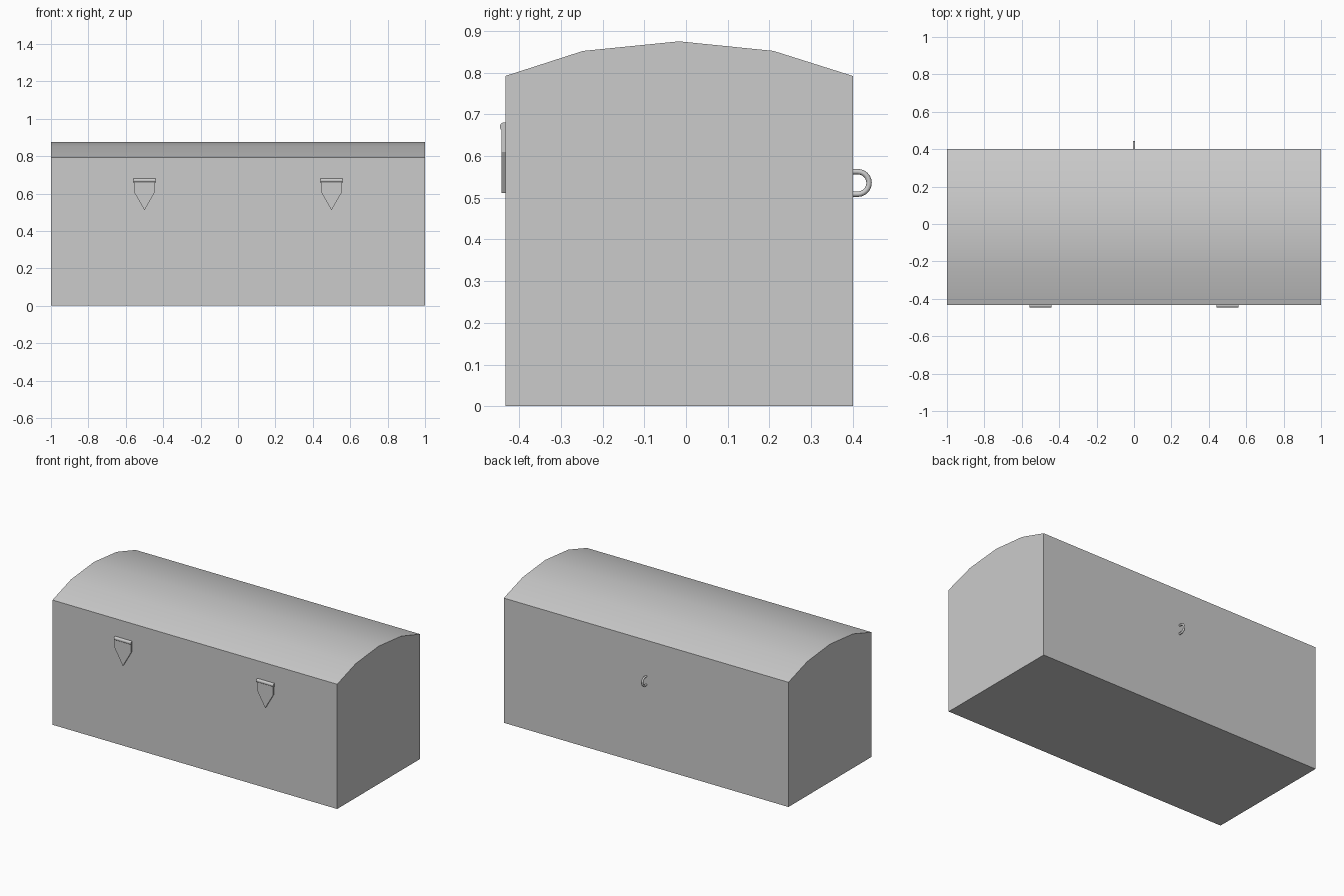
import bpy
import bmesh
import math
from mathutils import Matrix

if "Cube" in bpy.data.objects:
    bpy.data.objects.remove(bpy.data.objects["Cube"])

FRONT, BACK, SEAM = -0.433, 0.40, 0.66


def add_object(name, bm, smooth=False):
    bmesh.ops.recalc_face_normals(bm, faces=bm.faces)
    mesh = bpy.data.meshes.new(name)
    bm.to_mesh(mesh)
    bm.free()
    obj = bpy.data.objects.new(name, mesh)
    bpy.context.collection.objects.link(obj)
    if smooth:
        bpy.ops.object.select_all(action='DESELECT')
        bpy.context.view_layer.objects.active = obj
        obj.select_set(True)
        bpy.ops.object.shade_smooth_by_angle(angle=math.radians(35))
    return obj


def prism(name, points, offset, smooth=False):
    """Extrude a closed outline of 3D points along an offset vector."""
    bm = bmesh.new()
    face = bm.faces.new([bm.verts.new(p) for p in points])
    new = bmesh.ops.extrude_face_region(bm, geom=[face], use_keep_orig=True)["geom"]
    verts = [g for g in new if isinstance(g, bmesh.types.BMVert)]
    bmesh.ops.translate(bm, verts=verts, vec=offset)
    return add_object(name, bm, smooth)


# Chest body and arched lid, meeting at the seam
body = [(FRONT, 0), (BACK, 0), (BACK, SEAM), (FRONT, SEAM)]
prism("chest_body", [(-1, y, z) for y, z in body], (2, 0, 0))
lid = [(FRONT, SEAM), (BACK, SEAM), (BACK, 0.792), (0.21, 0.852),
       (-0.017, 0.875), (-0.247, 0.852), (FRONT, 0.792)]
prism("arched_lid", [(-1, y, z) for y, z in lid], (2, 0, 0), smooth=True)

# Two front latches: pointed plate under a hinge barrel
plate = [(-0.057, 0.67), (-0.057, 0.61), (0, 0.511), (0.057, 0.61), (0.057, 0.67)]
for side, x in (("left", -0.5), ("right", 0.5)):
    prism(f"{side}_latch_plate", [(x + px, FRONT + 0.004, z) for px, z in plate],
          (0, -0.013, 0))
    bm = bmesh.new()
    bmesh.ops.create_cone(bm, cap_ends=True, segments=16, radius1=0.011,
                          radius2=0.011, depth=0.12,
                          matrix=Matrix.Translation((x, -0.4355, 0.67))
                          @ Matrix.Rotation(math.pi / 2, 4, 'Y'))
    add_object(f"{side}_latch_barrel", bm, smooth=True)

# Back loop: round U-shaped bar
path = [(0.39, 0.5625)]
for i in range(13):
    a = math.pi / 2 - math.pi * i / 12
    path.append((0.412 + 0.027 * math.cos(a), 0.5355 + 0.027 * math.sin(a)))
path.append((0.39, 0.5085))
curve = bpy.data.curves.new("back_loop_path", 'CURVE')
curve.dimensions = '3D'
curve.bevel_depth = 0.0065
curve.bevel_resolution = 2
curve.use_fill_caps = True
spline = curve.splines.new('POLY')
spline.points.add(len(path) - 1)
for point, (y, z) in zip(spline.points, path):
    point.co = (0, y, z, 1)
loop = bpy.data.objects.new("back_loop", curve)
bpy.context.collection.objects.link(loop)
